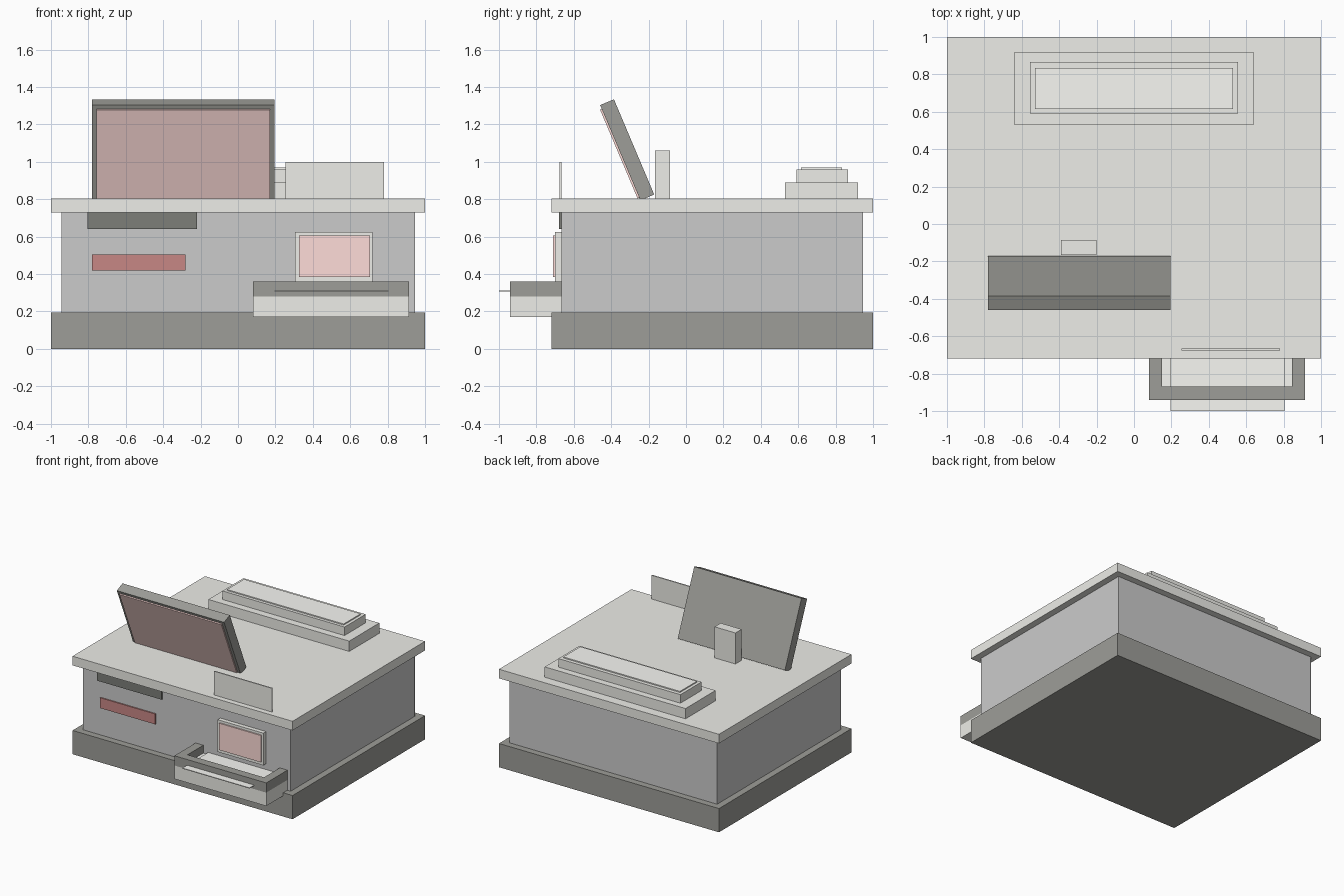
import bpy
from mathutils import Matrix, Vector

if "Cube" in bpy.data.objects:
    bpy.data.objects.remove(bpy.data.objects["Cube"])


def colour(name, r, g, b):
    m = bpy.data.materials.new(name)
    m.diffuse_color = (r, g, b, 1)
    m.use_nodes = True
    m.node_tree.nodes["Principled BSDF"].inputs["Base Color"].default_value = m.diffuse_color
    return m


light = colour("warm_grey", 0.85, 0.85, 0.81)
dark = colour("charcoal", 0.34, 0.34, 0.315)
black = colour("near_black", 0.205, 0.21, 0.19)
paper = colour("paper", 0.94, 0.94, 0.90)
red = colour("red", 0.575, 0.245, 0.235)
pink = colour("pink", 1.0, 0.72, 0.69)


def box(name, x, y, z, mat=None):
    """Box from (min, max) ranges on each axis."""
    bpy.ops.mesh.primitive_cube_add(size=1)
    ob = bpy.context.object
    ob.name = name
    mid = Vector([(a + b) / 2 for a, b in (x, y, z)])
    size = [b - a for a, b in (x, y, z)]
    ob.data.transform(Matrix.Translation(mid) @ Matrix.Diagonal((*size, 1)))
    if mat:
        ob.data.materials.append(mat)
    return ob


# Cabinet: plinth, body and worktop
box("plinth", (-1, 1), (-0.72, 1), (0, 0.195), dark)
box("body", (-0.945, 0.945), (-0.665, 0.945), (0.195, 0.73))
box("worktop", (-1, 1), (-0.72, 1), (0.73, 0.805), light)

# Stepped housing at the rear of the worktop
box("rear_housing", (-0.64, 0.64), (0.53, 0.92), (0.805, 0.89), light)
box("rear_lid", (-0.555, 0.555), (0.59, 0.865), (0.89, 0.96), light)
box("rear_lid_panel", (-0.53, 0.53), (0.615, 0.835), (0.96, 0.969), paper)

# Tilted monitor, built upright from its lower rear edge and leaned forward
lean = Matrix.Translation((0, -0.17, 0.825)) @ Matrix.Rotation(0.4, 4, 'X')
for ob in (box("monitor_case", (-0.78, 0.195), (-0.08, 0), (0, 0.553), dark),
           box("monitor_screen", (-0.757, 0.17), (-0.09, -0.08), (0.015, 0.53), pink)):
    ob.matrix_world = lean
box("monitor_post", (-0.39, -0.2), (-0.165, -0.085), (0.805, 1.06), light)

# Upright plate at the front edge
box("front_plate", (0.255, 0.78), (-0.675, -0.665), (0.805, 1.0), light)

# Front panel details
box("slot", (-0.805, -0.22), (-0.678, -0.66), (0.64, 0.73), black)
box("red_strip", (-0.78, -0.28), (-0.675, -0.66), (0.42, 0.505), red)
box("display_frame", (0.305, 0.72), (-0.7, -0.66), (0.36, 0.625), light)
box("display_glass", (0.325, 0.705), (-0.71, -0.7), (0.385, 0.605), pink)

# Output tray with a raised three-sided rim and a sheet sticking out
box("tray", (0.08, 0.915), (-0.94, -0.665), (0.17, 0.28), light)
box("tray_rim_front", (0.15, 0.845), (-0.94, -0.87), (0.28, 0.36), dark)
for side, x in (("left", (0.08, 0.15)), ("right", (0.845, 0.915))):
    box("tray_rim_" + side, x, (-0.94, -0.665), (0.28, 0.36), dark)
box("tray_floor", (0.15, 0.845), (-0.87, -0.665), (0.28, 0.295), paper)
box("paper_sheet", (0.195, 0.805), (-1.0, -0.665), (0.307, 0.313), paper)
